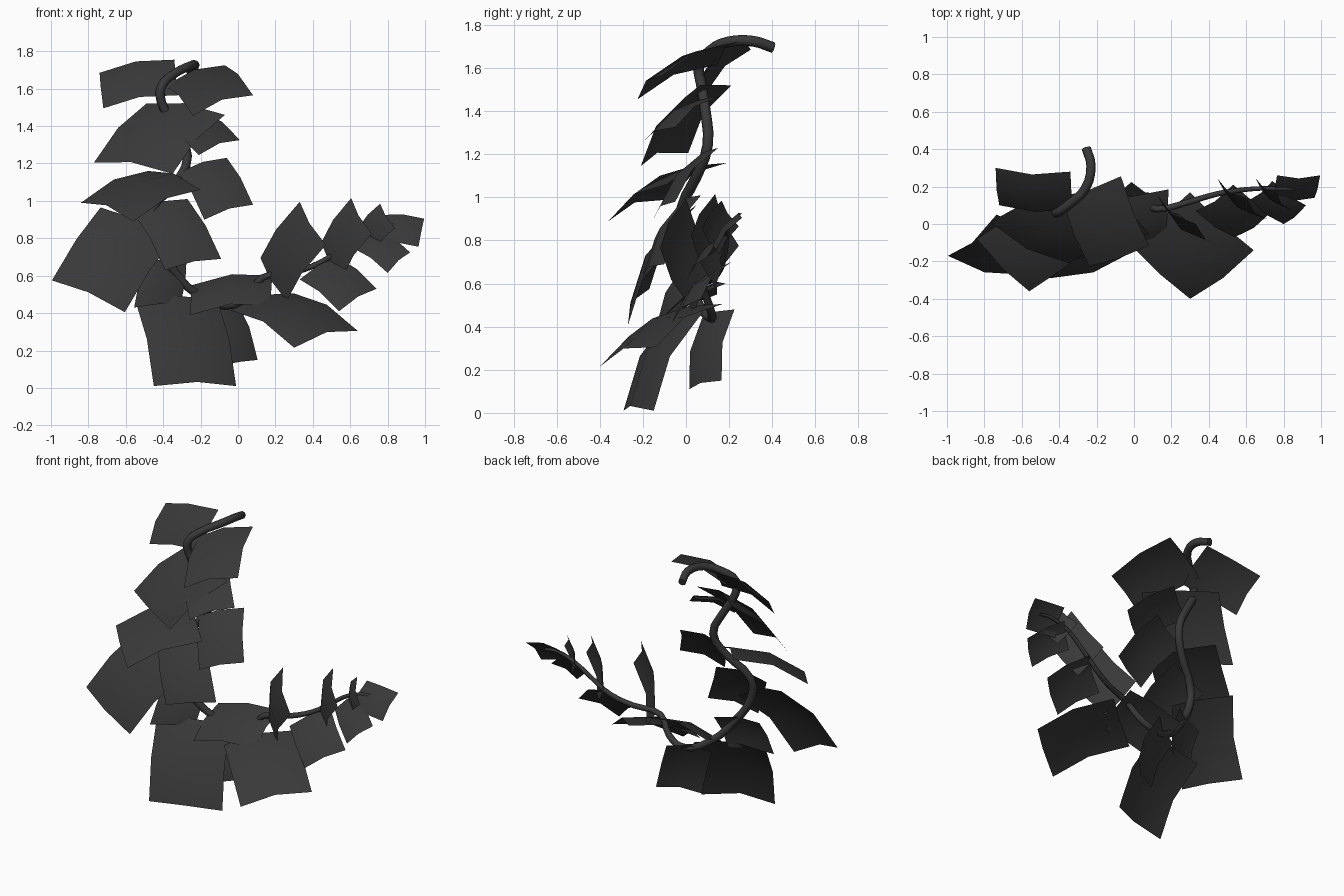
import bpy
from mathutils import Vector

if "Cube" in bpy.data.objects:
    bpy.data.objects.remove(bpy.data.objects["Cube"])

dark = bpy.data.materials.new("dark_plant")
dark.diffuse_color = (0.04, 0.04, 0.04, 1)
dark.use_nodes = True
dark.node_tree.nodes["Principled BSDF"].inputs["Base Color"].default_value = dark.diffuse_color


def finish(obj):
    obj.data.materials.append(dark)
    bpy.ops.object.select_all(action='DESELECT')
    obj.select_set(True)
    bpy.context.view_layer.objects.active = obj


# Twisting stem: top tip, down the left side, then up to the right tip
path = [(-.255, .405, 1.695), (-.23, .31, 1.725), (-.26, .19, 1.72), (-.34, .11, 1.68),
        (-.41, .06, 1.61), (-.41, .07, 1.53), (-.34, .09, 1.40), (-.27, .10, 1.24),
        (-.33, .05, 1.10), (-.46, -.02, .95), (-.46, -.03, .82), (-.36, 0, .65),
        (-.22, .06, .50), (-.06, .12, .44), (.05, .11, .49), (.13, .08, .59),
        (.30, .12, .62), (.44, .16, .67), (.56, .18, .75), (.68, .19, .83),
        (.82, .19, .87), (.90, .19, .86)]
curve = bpy.data.curves.new("stem", 'CURVE')
curve.dimensions = '3D'
curve.bevel_depth = 0.025
curve.bevel_resolution = 2
curve.use_fill_caps = True
spline = curve.splines.new('BEZIER')
spline.bezier_points.add(len(path) - 1)
spline.resolution_u = 3
for i, (bp, p) in enumerate(zip(spline.bezier_points, path)):
    bp.co = p
    bp.handle_left_type = bp.handle_right_type = 'AUTO'
    bp.radius = 1.0 if i < 12 else 1.0 - 0.065 * (i - 11)
stem = bpy.data.objects.new("stem", curve)
bpy.context.collection.objects.link(stem)
finish(stem)
bpy.ops.object.convert(target='MESH')
bpy.ops.object.shade_smooth_by_angle(angle=1.1)


def leaf(name, base, tip, side, arch=0.09, fold=0.1):
    """Rectangular leaf sheet: bent once along its length, creased down the middle."""
    base, tip, side = Vector(base), Vector(tip), Vector(side)
    length = tip - base
    n = length.cross(side).normalized()
    if n.z < 0:
        n = -n
    verts, faces, rows = [], [], 3
    for r in range(rows):
        t = r / (rows - 1)
        for s in (-.5, 0, .5):
            lift = arch * length.length * 4 * t * (1 - t)
            if s == 0:
                lift += fold * side.length
            verts.append(base + length * t + side * s + n * lift)
    for r in range(rows - 1):
        for c in range(2):
            a = r * 3 + c
            faces.append((a, a + 1, a + 4, a + 3))
    mesh = bpy.data.meshes.new(name)
    mesh.from_pydata(verts, [], faces)
    obj = bpy.data.objects.new(name, mesh)
    bpy.context.collection.objects.link(obj)
    finish(obj)
    bpy.ops.object.shade_smooth_by_angle()


# Leaves on the tall stem: base middle, tip middle, vector across the width
tall = [((-.33, .18, 1.66), (-.73, .20, 1.59), (-.02, .20, .19)),
        ((-.23, .20, 1.67), (-.08, -.17, 1.51), (.32, .11, .11)),
        ((-.28, .10, 1.49), (-.56, -.10, 1.175), (.42, -.22, -.06)),
        ((-.29, .08, 1.43), (-.10, -.13, 1.285), (.22, .16, .08)),
        ((-.34, .05, 1.11), (-.70, -.22, .94), (.28, -.28, -.10)),
        ((-.19, .10, 1.19), (-.05, -.10, .94), (.26, .10, .08)),
        ((-.54, 0, .88), (-.80, -.22, .49), (.39, -.10, -.17)),
        ((-.42, .02, .98), (-.24, -.15, .66), (.30, .10, .06)),
        ((-.40, .04, .68), (-.43, -.07, .44), (.25, .12, .02)),
        ((-.33, .01, .47), (-.23, -.22, .01), (.44, .14, 0)),
        ((-.13, .15, .46), (-.01, .09, .13), (.23, .15, .04))]
for i, data in enumerate(tall):
    leaf(f"tall_stem_leaf_{i + 1}", *data)

# Leaves on the low branch that rises to the right
low = [((.18, .06, .52), (-.25, .02, .47), (.01, .25, .16)),
       ((.13, .04, .46), (.47, -.27, .26), (.34, .26, .09)),
       ((.19, .10, .58), (.40, -.06, .88), (.14, -.12, -.23)),
       ((.43, .14, .64), (.64, 0, .47), (.20, .14, .12)),
       ((.50, .19, .68), (.66, .08, .92), (.11, -.11, -.19)),
       ((.69, .20, .80), (.80, .12, .92), (.08, -.09, -.13)),
       ((.68, .18, .80), (.86, .05, .67), (.12, .10, .11)),
       ((.75, .20, .85), (.98, .20, .83), (.03, .12, .15))]
for i, data in enumerate(low):
    leaf(f"low_branch_leaf_{i + 1}", *data)
